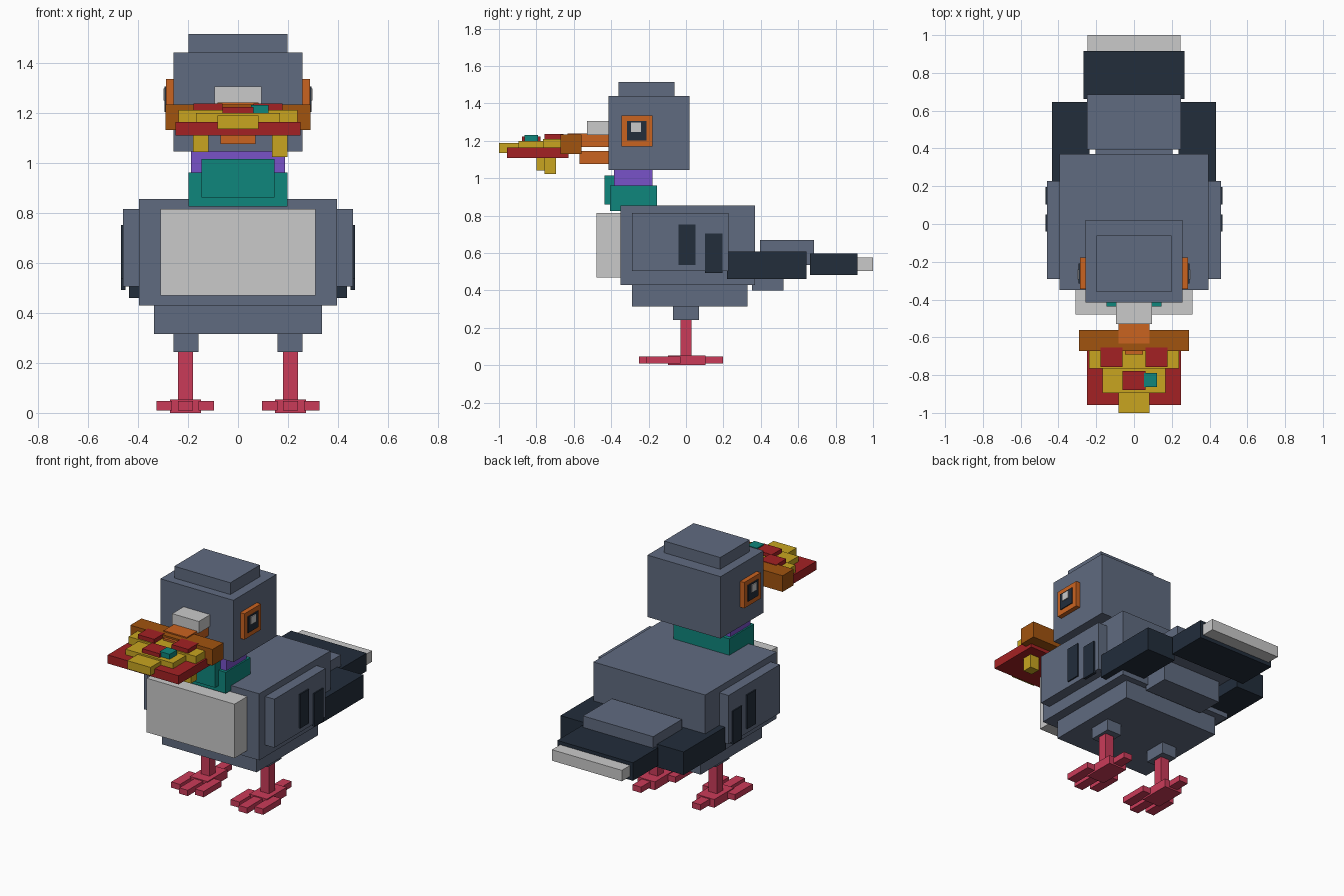
import bpy
import bmesh
from mathutils import Matrix, Vector

default_cube = bpy.data.objects.get("Cube")
if default_cube:
    bpy.data.objects.remove(default_cube, do_unlink=True)


def linear(channel):
    """Convert one display colour channel (0-255) to a linear value."""
    c = channel / 255
    return c / 12.92 if c <= 0.04045 else ((c + 0.055) / 1.055) ** 2.4


def make_material(name, hex_code):
    rgba = [linear(v) for v in bytes.fromhex(hex_code)] + [1.0]
    material = bpy.data.materials.new(name)
    material.use_nodes = True
    material.diffuse_color = rgba
    shader = material.node_tree.nodes["Principled BSDF"]
    shader.inputs["Base Color"].default_value = rgba
    return material


slate = make_material("slate_feather", "606B80")
navy = make_material("dark_feather", "222D3B")
pale = make_material("pale_grey", "CACACA")
teal = make_material("teal", "0F867C")
purple = make_material("purple", "7852C8")
orange = make_material("orange", "CA6320")
crust = make_material("crust_brown", "A1530F")
cheese = make_material("cheese_yellow", "C8A520")
red = make_material("sauce_red", "A42123")
pink = make_material("leg_pink", "CA3B59")


def box(name, material, x, y, z):
    """Box from (min, max) ranges; a single x number means a centred half width."""
    if not isinstance(x, tuple):
        x = (-x, x)
    low, high = (Vector(corner) for corner in zip(x, y, z))
    size = high - low
    bm = bmesh.new()
    matrix = Matrix.Translation((low + high) / 2) @ Matrix.Diagonal((*size, 1))
    bmesh.ops.create_cube(bm, size=1, matrix=matrix)
    mesh = bpy.data.meshes.new(name)
    bm.to_mesh(mesh)
    bm.free()
    mesh.materials.append(material)
    obj = bpy.data.objects.new(name, mesh)
    bpy.context.collection.objects.link(obj)
    return obj


def pair(name, material, x, y, z):
    """The same box on the left (+x) and mirrored on the right (-x)."""
    box("left_" + name, material, x, y, z)
    box("right_" + name, material, (-x[1], -x[0]), y, z)


# Body
box("body", slate, 0.395, (-0.35, 0.37), (0.43, 0.855))
box("belly", slate, 0.335, (-0.29, 0.33), (0.315, 0.44))
box("chest", pale, 0.31, (-0.478, -0.34), (0.47, 0.815))

# Wings
pair("wing", slate, (0.38, 0.46), (-0.29, 0.228), (0.505, 0.815))
pair("front_wing_bar", navy, (0.45, 0.468), (-0.04, 0.05), (0.535, 0.752))
pair("rear_wing_bar", navy, (0.45, 0.468), (0.102, 0.195), (0.492, 0.703))
pair("wing_tip", navy, (0.235, 0.435), (0.22, 0.645), (0.46, 0.607))

# Tail
box("upper_tail", slate, 0.248, (0.395, 0.685), (0.535, 0.67))
box("lower_tail", slate, 0.205, (0.352, 0.52), (0.4, 0.545))
box("tail_fan", navy, 0.267, (0.663, 0.917), (0.482, 0.597))
box("tail_edge", pale, 0.247, (0.91, 1.0), (0.505, 0.575))

# Neck
box("lower_neck", teal, 0.197, (-0.405, -0.155), (0.825, 0.96))
box("neck_bib", teal, 0.145, (-0.437, -0.375), (0.86, 1.015))
box("upper_neck", purple, 0.187, (-0.385, -0.18), (0.95, 1.055))

# Head
box("head", slate, 0.258, (-0.415, 0.02), (1.045, 1.44))
box("crown", slate, 0.198, (-0.36, -0.062), (1.43, 1.515))

# Eyes, as stacked square plates
pair("eye_ring", orange, (0.25, 0.287), (-0.345, -0.178), (1.17, 1.335))
pair("pupil", navy, (0.28, 0.293), (-0.315, -0.21), (1.202, 1.305))
pair("eye_glint", pale, (0.285, 0.298), (-0.293, -0.24), (1.248, 1.297))

# Beak
box("beak_cere", pale, 0.094, (-0.53, -0.41), (1.23, 1.305))
box("upper_beak", orange, 0.082, (-0.633, -0.41), (1.168, 1.24))
box("beak_tip", orange, 0.048, (-0.69, -0.6), (1.15, 1.222))
box("lower_beak", orange, 0.07, (-0.57, -0.41), (1.075, 1.145))

# Pizza slice held in the beak
box("pizza_crust", crust, 0.29, (-0.672, -0.56), (1.13, 1.233))
box("pizza_base", red, 0.25, (-0.957, -0.628), (1.108, 1.163))
box("wide_cheese", cheese, 0.238, (-0.765, -0.66), (1.15, 1.21))
box("middle_cheese", cheese, 0.168, (-0.895, -0.75), (1.145, 1.198))
box("cheese_point", cheese, 0.082, (-1.0, -0.88), (1.135, 1.188))
box("right_cheese_drip", cheese, (-0.18, -0.118), (-0.8, -0.74), (1.042, 1.12))
box("left_cheese_drip", cheese, (0.136, 0.198), (-0.757, -0.695), (1.023, 1.12))
pair("pepperoni", red, (0.062, 0.178), (-0.757, -0.655), (1.2, 1.236))
box("front_pepperoni", red, 0.062, (-0.878, -0.778), (1.185, 1.223))
box("pepper_piece", teal, (0.052, 0.122), (-0.863, -0.79), (1.19, 1.23))

# Legs and feet
pair("thigh", slate, (0.157, 0.258), (-0.07, 0.07), (0.243, 0.325))
pair("leg", pink, (0.18, 0.24), (-0.03, 0.03), (0.04, 0.25))
pair("foot", pink, (0.148, 0.272), (-0.097, 0.103), (0.0, 0.053))
pair("middle_toe", pink, (0.18, 0.24), (-0.25, -0.08), (0.01, 0.047))
pair("inner_toe", pink, (0.095, 0.157), (-0.21, -0.03), (0.01, 0.047))
pair("outer_toe", pink, (0.263, 0.325), (-0.21, -0.03), (0.01, 0.047))
pair("back_toe", pink, (0.18, 0.24), (0.09, 0.197), (0.01, 0.047))
